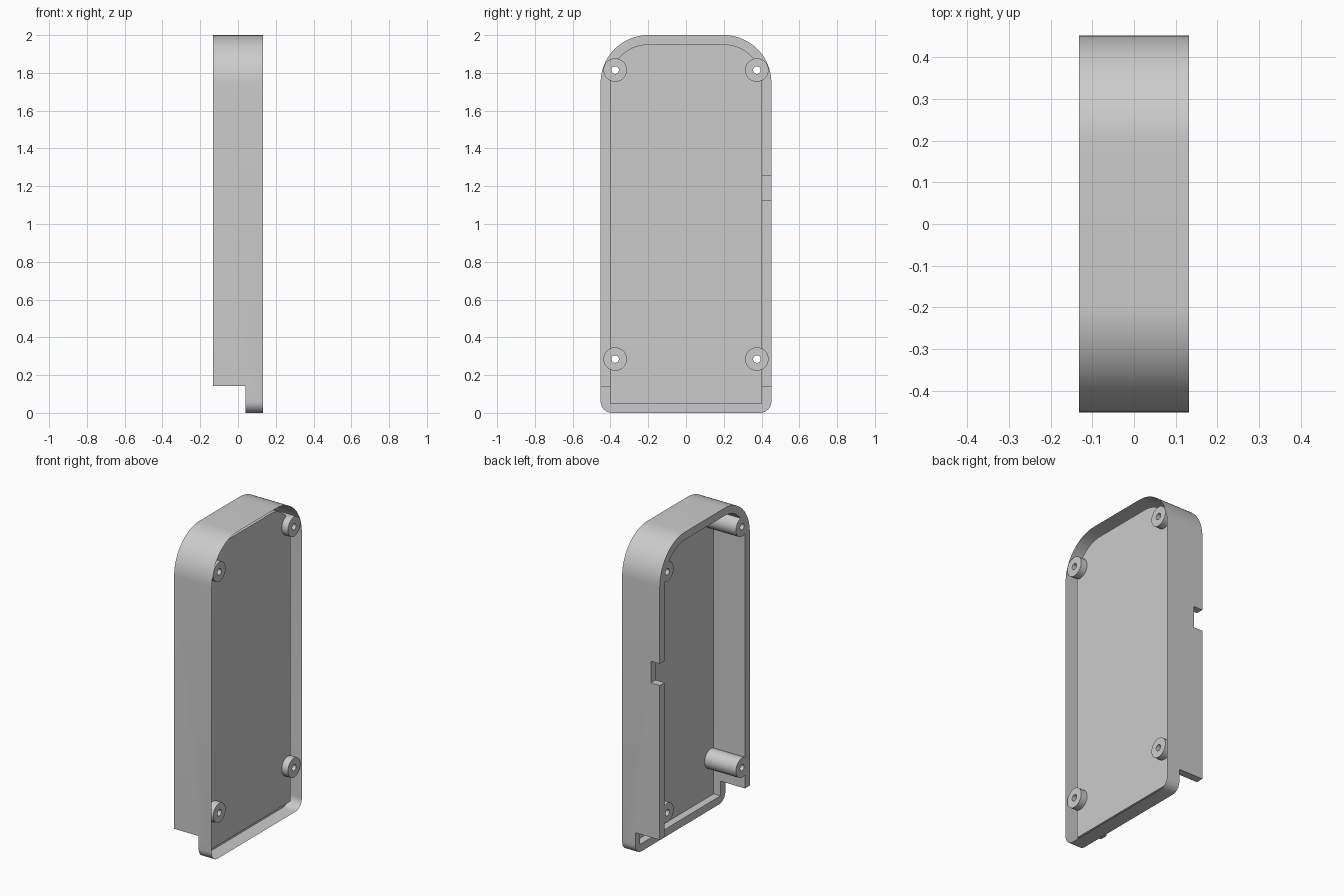
import bpy, bmesh, math
from mathutils import Matrix

cube = bpy.data.objects.get("Cube")
if cube:
    bpy.data.objects.remove(cube, do_unlink=True)

HALF = 0.132        # half depth along x
WIDE = 0.452        # half width along y
WALL = 0.049
FLOOR = 0.088       # x of the tray floor
POSTS = [(y, z) for y in (-0.375, 0.375) for z in (0.285, 1.815)]

grey = bpy.data.materials.new("light_grey")
grey.use_nodes = True
colour = (0.6, 0.6, 0.6, 1)
grey.diffuse_color = colour
grey.node_tree.nodes["Principled BSDF"].inputs["Base Color"].default_value = colour


def finish(name, bm):
    bmesh.ops.recalc_face_normals(bm, faces=bm.faces)
    mesh = bpy.data.meshes.new(name)
    bm.to_mesh(mesh)
    bm.free()
    mesh.materials.append(grey)
    ob = bpy.data.objects.new(name, mesh)
    bpy.context.collection.objects.link(ob)
    return ob


def arc(cy, cz, r, start, steps):
    if r == 0:
        return [(cy, cz)]
    return [(cy + r * math.cos(a), cz + r * math.sin(a))
            for a in (start + math.pi / 2 * i / steps for i in range(steps + 1))]


def outline(inset, low_radius):
    """Tall plate outline with large top and small bottom corners."""
    w, low = WIDE - inset, inset
    half = arc(w - low_radius, low + low_radius, low_radius, -math.pi / 2, 8)
    half += arc(0.2, 1.748, WIDE - 0.2 - inset, 0, 20)
    return half + [(-y, z) for y, z in reversed(half)]


def prism(name, points, x0, x1):
    bm = bmesh.new()
    face = bm.faces.new([bm.verts.new((x0, y, z)) for y, z in points])
    out = bmesh.ops.extrude_face_region(bm, geom=[face])
    for v in out["geom"]:
        if isinstance(v, bmesh.types.BMVert):
            v.co.x = x1
    # the starting face stays in place as the other cap
    if not any(all(abs(v.co.x - x0) < 1e-6 for v in f.verts) for f in bm.faces):
        bm.faces.new([v for v in bm.verts if abs(v.co.x - x0) < 1e-6])
    return finish(name, bm)


def rect(y0, y1, z0, z1):
    return [(y0, z0), (y1, z0), (y1, z1), (y0, z1)]


def circle(y, z, r, n=32):
    return [(y + r * math.cos(math.tau * i / n), z + r * math.sin(math.tau * i / n))
            for i in range(n)]


def cut(ob, cutter):
    mod = ob.modifiers.new("cut", 'BOOLEAN')
    mod.operation, mod.solver, mod.object = 'DIFFERENCE', 'EXACT', cutter
    bpy.context.view_layer.objects.active = ob
    bpy.ops.object.modifier_apply(modifier=mod.name)
    bpy.data.objects.remove(cutter, do_unlink=True)


def smooth(ob):
    bpy.ops.object.select_all(action='DESELECT')
    ob.select_set(True)
    bpy.context.view_layer.objects.active = ob
    bpy.ops.object.shade_smooth_by_angle(angle=math.radians(30))


# Tray: rounded block, hollowed from -x
tray = prism("case_shell", outline(0, 0.06), -HALF, HALF)
cut(tray, prism("cavity", outline(WALL, 0), -1, FLOOR))
# Step at the bottom end and slot in the back wall
cut(tray, prism("end_step", rect(-1, 1, -1, 0.142), -1, 0.04))
cut(tray, prism("side_slot", rect(0.38, 1, 1.122, 1.26), -1, -0.07))
for y, z in POSTS:
    cut(tray, prism("screw_hole", circle(y, z, 0.02), -1, 1))

# The +x side is open: remove the outer skin, leaving floor and walls
bm = bmesh.new()
bm.from_mesh(tray.data)
skin = [f for f in bm.faces if all(v.co.x > HALF - 1e-4 for v in f.verts)]
bmesh.ops.delete(bm, geom=skin, context='FACES')
bm.to_mesh(tray.data)
bm.free()
smooth(tray)

# Screw posts: tubes running the full depth
for i, (y, z) in enumerate(POSTS):
    post = prism(f"screw_post_{i + 1}", circle(y, z, 0.062, 40), -HALF, HALF)
    cut(post, prism("bore", circle(y, z, 0.02), -1, 1))
    smooth(post)
